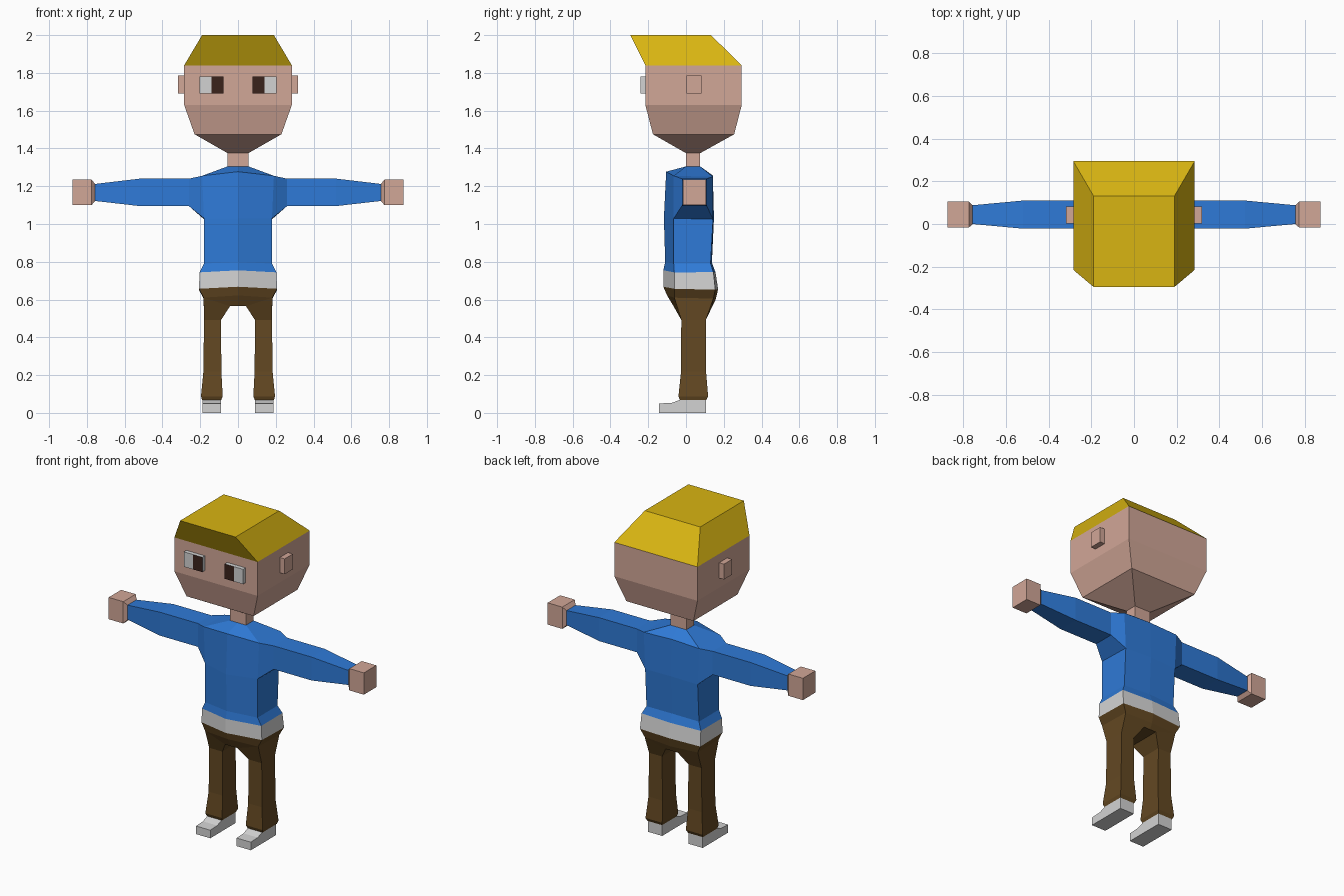
import bpy, bmesh

if "Cube" in bpy.data.objects:
    bpy.data.objects.remove(bpy.data.objects["Cube"])


def material(name, rgb):
    m = bpy.data.materials.new(name)
    m.diffuse_color = (*rgb, 1)
    m.use_nodes = True
    m.node_tree.nodes["Principled BSDF"].inputs["Base Color"].default_value = m.diffuse_color
    return m


skin = material("skin", (0.64, 0.385, 0.31))
yellow = material("yellow hair", (0.69, 0.46, 0.006))
blue = material("blue cloth", (0.028, 0.195, 0.68))
white = material("off white", (0.65, 0.65, 0.65))
brown = material("brown cloth", (0.125, 0.065, 0.016))
dark = material("dark pupil", (0.042, 0.016, 0.011))


def build(name, faces, mats, mirror=False, rule=None):
    """Weld polygons (lists of points) into one object, optionally mirrored in x."""
    if mirror:
        faces = faces + [[(-x, y, z) for x, y, z in reversed(f)] for f in faces]
    bm = bmesh.new()
    for f in faces:
        bm.faces.new([bm.verts.new(p) for p in f])
    bmesh.ops.remove_doubles(bm, verts=bm.verts, dist=0.0005)
    bmesh.ops.recalc_face_normals(bm, faces=bm.faces)
    if rule:
        for f in bm.faces:
            f.material_index = rule(f.calc_center_median(), f.normal)
    me = bpy.data.meshes.new(name)
    bm.to_mesh(me)
    bm.free()
    for m in mats:
        me.materials.append(m)
    ob = bpy.data.objects.new(name, me)
    bpy.context.collection.objects.link(ob)
    return ob


def loft(rings, closed=True, start=False, end=False):
    """Quads between successive rings of points, with optional end caps."""
    faces = []
    for a, b in zip(rings, rings[1:]):
        n = len(a)
        for i in range(n if closed else n - 1):
            j = (i + 1) % n
            faces.append([a[i], a[j], b[j], b[i]])
    if start:
        faces.append(list(rings[0]))
    if end:
        faces.append(list(rings[-1]))
    return faces


def level(x0, x1, y0, y1, z):
    return [(x0, y0, z), (x1, y0, z), (x1, y1, z), (x0, y1, z)]


def across(x, y0, y1, z0, z1):
    return [(x, y0, z1), (x, y1, z1), (x, y1, z0), (x, y0, z0)]


def half(x, front_c, front_s, back_s, back_c):
    """Half body section: centre front, side front, side back, centre back as (y, z)."""
    return [(0, *front_c), (x, *front_s), (x, *back_s), (0, *back_c)]


# Head, neck and hair
head = [level(-x, x, y0, y1, z) for x, y0, y1, z in (
    (0.055, 0, 0.075, 1.305), (0.055, 0, 0.075, 1.375),
    (0.23, -0.175, 0.255, 1.475), (0.285, -0.215, 0.295, 1.63),
    (0.285, -0.215, 0.295, 1.84), (0.19, -0.295, 0.132, 2.0))]
build("head_and_hair", loft(head, end=True), [skin, yellow],
      rule=lambda c, n: int(c.z > 1.85))

# Ears
build("ears", loft([across(0.285, 0.003, 0.083, 1.69, 1.785),
                    across(0.318, 0.003, 0.083, 1.69, 1.785)], end=True),
      [skin], mirror=True)

# Eyes: the inner half of each front face is the pupil
eye = loft([across(x, -0.24, -0.214, 1.69, 1.782) for x in (0.077, 0.141, 0.203)],
           start=True, end=True)
build("eyes", eye, [white, dark], mirror=True,
      rule=lambda c, n: int(abs(c.x) < 0.14 and abs(n.y) > 0.9 and c.y < -0.23))

# Shirt: body sections, with the sleeve growing out of the open side panel
neck = half(0.055, (0, 1.305), (0, 1.305), (0.075, 1.305), (0.075, 1.305))
shoulder = half(0.19, (-0.105, 1.277), (-0.065, 1.255), (0.142, 1.25), (0.142, 1.257))
chest = half(0.18, (-0.117, 1.03), (-0.065, 1.03), (0.143, 1.025), (0.148, 1.03))
waist = half(0.18, (-0.11, 0.80), (-0.065, 0.79), (0.13, 0.79), (0.137, 0.795))
hem = half(0.203, (-0.12, 0.755), (-0.062, 0.744), (0.145, 0.745), (0.156, 0.745))
hip = half(0.207, (-0.12, 0.668), (-0.062, 0.657), (0.155, 0.652), (0.17, 0.655))

panel = loft([shoulder, chest], closed=False)
del panel[1]
body = loft([neck, shoulder], closed=False) + panel + loft([chest, waist, hem], closed=False)
sleeve = loft([[shoulder[1], shoulder[2], chest[2], chest[1]],
               across(0.26, -0.022, 0.11, 1.095, 1.24),
               across(0.52, -0.022, 0.11, 1.095, 1.24),
               across(0.757, 0.0, 0.088, 1.122, 1.212)])
build("shirt", body + sleeve, [blue], mirror=True)

# Hands
hand = [across(0.757, 0.0, 0.088, 1.122, 1.212),
        across(0.775, -0.017, 0.105, 1.1, 1.235),
        across(0.875, -0.017, 0.105, 1.1, 1.235)]
build("hands", loft(hand, end=True), [skin], mirror=True)

# Undershirt band
build("undershirt_band", loft([hem, hip], closed=False), [white], mirror=True)

# Trousers: seat, crotch bridge and legs
seat = half(0.182, (-0.1, 0.622), (-0.062, 0.61), (0.145, 0.605), (0.157, 0.6))
thigh = level(0.09, 0.18, -0.025, 0.105, 0.492)
bridge = [(0, -0.066, 0.565), (0.042, -0.066, 0.565), (0.042, 0.14, 0.565), (0, 0.14, 0.565)]
trousers = loft([hip, seat], closed=False)
trousers += [
    [seat[0], seat[1], bridge[1], bridge[0]],
    [seat[1], thigh[1], thigh[0], bridge[1]],
    [seat[1], seat[2], thigh[2], thigh[1]],
    [seat[2], bridge[2], thigh[3], thigh[2]],
    [seat[2], seat[3], bridge[3], bridge[2]],
    bridge,
    [bridge[1], thigh[0], thigh[3], bridge[2]]]
trousers += loft([thigh, level(0.088, 0.183, -0.026, 0.106, 0.22),
                  level(0.081, 0.196, -0.04, 0.117, 0.088),
                  level(0.089, 0.19, -0.032, 0.107, 0.068)])
build("trousers", trousers, [brown], mirror=True)

# Shoes: side profile carried across the foot
profile = [(-0.143, 0), (0.105, 0), (0.105, 0.07), (-0.03, 0.07), (-0.075, 0.053), (-0.143, 0.05)]
shoe = loft([[(x, y, z) for y, z in profile] for x in (0.09, 0.188)], start=True, end=True)
build("shoes", shoe, [white], mirror=True)
